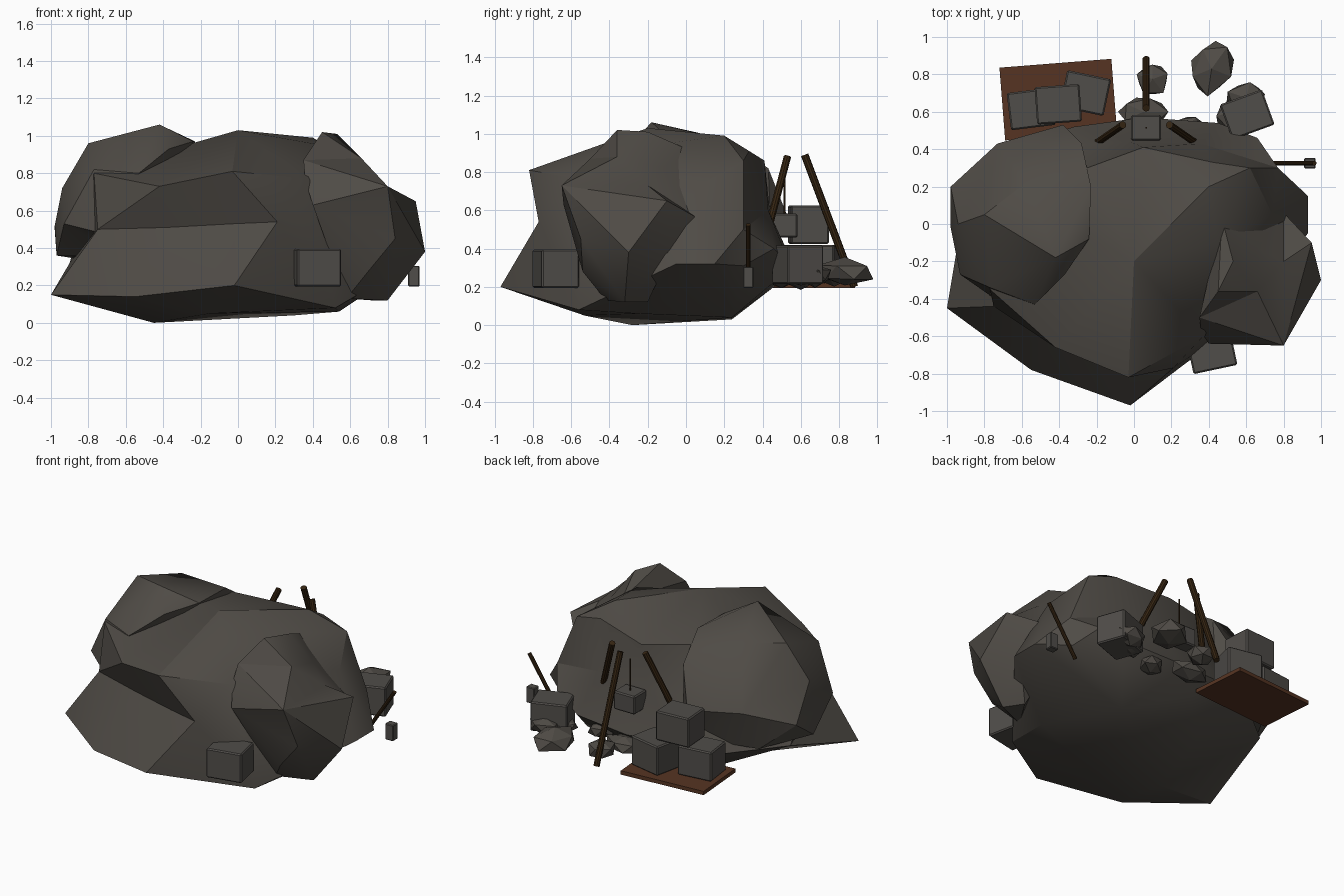
import bpy, bmesh, math, random
from mathutils import Vector, Matrix

if "Cube" in bpy.data.objects:
    bpy.data.objects.remove(bpy.data.objects["Cube"], do_unlink=True)
random.seed(4)


def material(name, colour):
    mat = bpy.data.materials.new(name)
    mat.use_nodes = True
    mat.diffuse_color = (*colour, 1)
    node = mat.node_tree.nodes["Principled BSDF"]
    node.inputs["Base Color"].default_value = (*colour, 1)
    node.inputs["Roughness"].default_value = 0.9
    return mat


STONE = material("dark stone", (0.078, 0.070, 0.060))
BLOCK = material("grey block", (0.080, 0.074, 0.067))
POLE = material("dark wood", (0.036, 0.018, 0.006))
PALLET = material("red brown wood", (0.092, 0.034, 0.016))


def finish(name, bm, mat, smooth=True):
    bmesh.ops.recalc_face_normals(bm, faces=bm.faces)
    mesh = bpy.data.meshes.new(name)
    bm.to_mesh(mesh)
    bm.free()
    mesh.materials.append(mat)
    obj = bpy.data.objects.new(name, mesh)
    bpy.context.collection.objects.link(obj)
    if smooth:
        bpy.ops.object.select_all(action="DESELECT")
        obj.select_set(True)
        bpy.context.view_layer.objects.active = obj
        bpy.ops.object.shade_smooth_by_angle(angle=math.radians(30))
    return obj


def boulder(name, centre, points):
    """Wrap a faceted skin around a centre; points are in hundredths."""
    centre = Vector(centre) / 100
    bm = bmesh.new()
    real = {}
    for p in points:
        target = Vector(p) / 100
        vert = bm.verts.new((target - centre).normalized())
        real[vert] = target
    bmesh.ops.convex_hull(bm, input=bm.verts[:])
    for vert, target in real.items():
        if vert.is_valid:
            vert.co = target
    return finish(name, bm, STONE)


def block(name, centre, size, turn=0, mat=BLOCK, bevel=0.008):
    bm = bmesh.new()
    bmesh.ops.create_cube(bm, size=1)
    bmesh.ops.scale(bm, vec=size, verts=bm.verts)
    if bevel:
        bmesh.ops.bevel(bm, geom=bm.edges[:], offset=bevel, segments=1, affect="EDGES")
    bmesh.ops.transform(bm, verts=bm.verts, matrix=Matrix.Translation(centre)
                        @ Matrix.Rotation(math.radians(turn), 4, "Z"))
    return finish(name, bm, mat, False)


def pole(name, start, end, radius):
    start, end = Vector(start), Vector(end)
    axis = end - start
    bm = bmesh.new()
    bmesh.ops.create_cone(bm, cap_ends=True, segments=10, radius1=radius,
                          radius2=radius, depth=axis.length)
    turn = axis.to_track_quat("Z", "Y").to_matrix().to_4x4()
    bmesh.ops.transform(bm, verts=bm.verts,
                        matrix=Matrix.Translation((start + end) / 2) @ turn)
    return finish(name, bm, POLE)


def rubble(name, centre, size, turn):
    bm = bmesh.new()
    bmesh.ops.create_icosphere(bm, subdivisions=1, radius=1)
    for vert in bm.verts:
        vert.co *= random.uniform(0.85, 1.12)
    bmesh.ops.scale(bm, vec=size, verts=bm.verts)
    bmesh.ops.transform(bm, verts=bm.verts, matrix=Matrix.Translation(centre)
                        @ Matrix.Rotation(math.radians(turn), 4, "Z"))
    return finish(name, bm, STONE, False)


# Main rock with a jutting front ledge, a flat crown and a stepped back
boulder("main_rock", (0, -10, 45), [
    (-100, -45, 15), (-55, -78, 14), (-2, -97, 20), (52, -56, 8),
    (-75, -44, 50), (-38, -57, 51), (-2, -70, 53), (21, -77, 54),
    (-77, -35, 80), (-42, -66, 73), (-3, -82, 81), (37, -60, 77),
    (0, -20, 103), (45, -10, 95), (-28, -5, 95), (-25, 30, 90),
    (5, 41, 86), (40, 20, 99), (42, 33, 91), (62, 30, 86), (74, 5, 72),
    (77, 30, 50), (75, 30, 31), (93, 15, 32), (93, -5, 32),
    (66, 46, 40), (45, 54, 32), (5, 57, 30), (-32, 52, 32),
    (-2, 44, 58), (36, 43, 60), (-32, 42, 60),
    (-90, 15, 32), (-55, 45, 28), (-10, 46, 20), (45, 43, 20),
    (-45, -28, 0), (-30, 24, 3), (30, 24, 4), (54, -25, 6), (-15, -53, 5),
])

# Boulder on the right flank of the crown
boulder("right_boulder", (-60, 5, 62), [
    (-98, 20, 50), (-73, 43, 60), (-38, 53, 57), (-28, 43, 82),
    (-23, 20, 97), (-24, -8, 97), (-37, -27, 93), (-53, -43, 80),
    (-77, -34, 82), (-93, -27, 53), (-98, -2, 52), (-94, 0, 72),
    (-80, 5, 96), (-58, 22, 97), (-42, -18, 106), (-97, 0, 36),
    (-78, 32, 33), (-60, -30, 35), (-30, 45, 34), (-73, -41, 48),
])

# Boulder on the left flank
boulder("left_boulder", (66, -28, 55), [
    (45, -36, 102), (53, -20, 101), (47, 3, 91), (66, -13, 82),
    (80, 6, 56), (95, -10, 65), (100, -30, 38), (80, -20, 73),
    (66, -36, 88), (80, -65, 73), (84, -55, 45), (40, -64, 63),
    (35, -50, 87), (36, -58, 76), (80, -32, 12), (58, -42, 13),
    (86, -8, 38), (52, 2, 60), (72, -20, 12), (70, -54, 28),
])

# Loading pallet with stacked blocks
block("pallet", (-0.405, 0.665, 0.206), (0.6, 0.39, 0.026), 4.5, PALLET, 0)
CUT = (0.24, 0.2, 0.2)
for name, centre, turn in [
    ("pallet_block_right", (-0.55, 0.615, 0.32), 7),
    ("pallet_block_left", (-0.26, 0.7, 0.32), -12),
    ("pallet_block_top", (-0.405, 0.64, 0.525), 4),
    ("front_block", (0.415, -0.68, 0.295), 12),
    ("back_block", (0.605, 0.585, 0.315), 20),
]:
    block(name, centre, CUT, turn)

# Tripod hoist, its rope and the hanging block
pole("tripod_back_leg", (0.065, 0.88, 0.2), (0.065, 0.62, 0.89), 0.02)
for side, name in [(-1, "right"), (1, "left")]:
    pole(f"tripod_{name}_leg", (0.065 + side * 0.385, 0.35, 0.2),
         (0.065 + side * 0.125, 0.53, 0.88), 0.02)
pole("hoist_rope", (0.065, 0.515, 0.57), (0.065, 0.515, 0.8), 0.005)
block("hanging_block", (0.065, 0.515, 0.52), (0.16, 0.135, 0.125))

# Leaning side pole with a small weight
pole("side_pole", (0.75, 0.325, 0.2), (0.965, 0.325, 0.525), 0.013)
block("side_weight", (0.94, 0.325, 0.25), (0.062, 0.055, 0.11), 0, BLOCK, 0.005)

# Loose rubble behind the rock
for i, (centre, size, turn) in enumerate([
    ((0.1, 0.775, 0.265), (0.095, 0.095, 0.07), 20),
    ((0.415, 0.83, 0.275), (0.12, 0.16, 0.075), -22),
    ((0.6, 0.675, 0.26), (0.115, 0.085, 0.06), 10),
    ((0.05, 0.6, 0.25), (0.14, 0.09, 0.06), 0),
    ((0.53, 0.6, 0.25), (0.12, 0.08, 0.05), 40),
    ((0.29, 0.5, 0.25), (0.1, 0.08, 0.06), 60),
]):
    rubble(f"rubble_{i + 1}", centre, size, turn)
